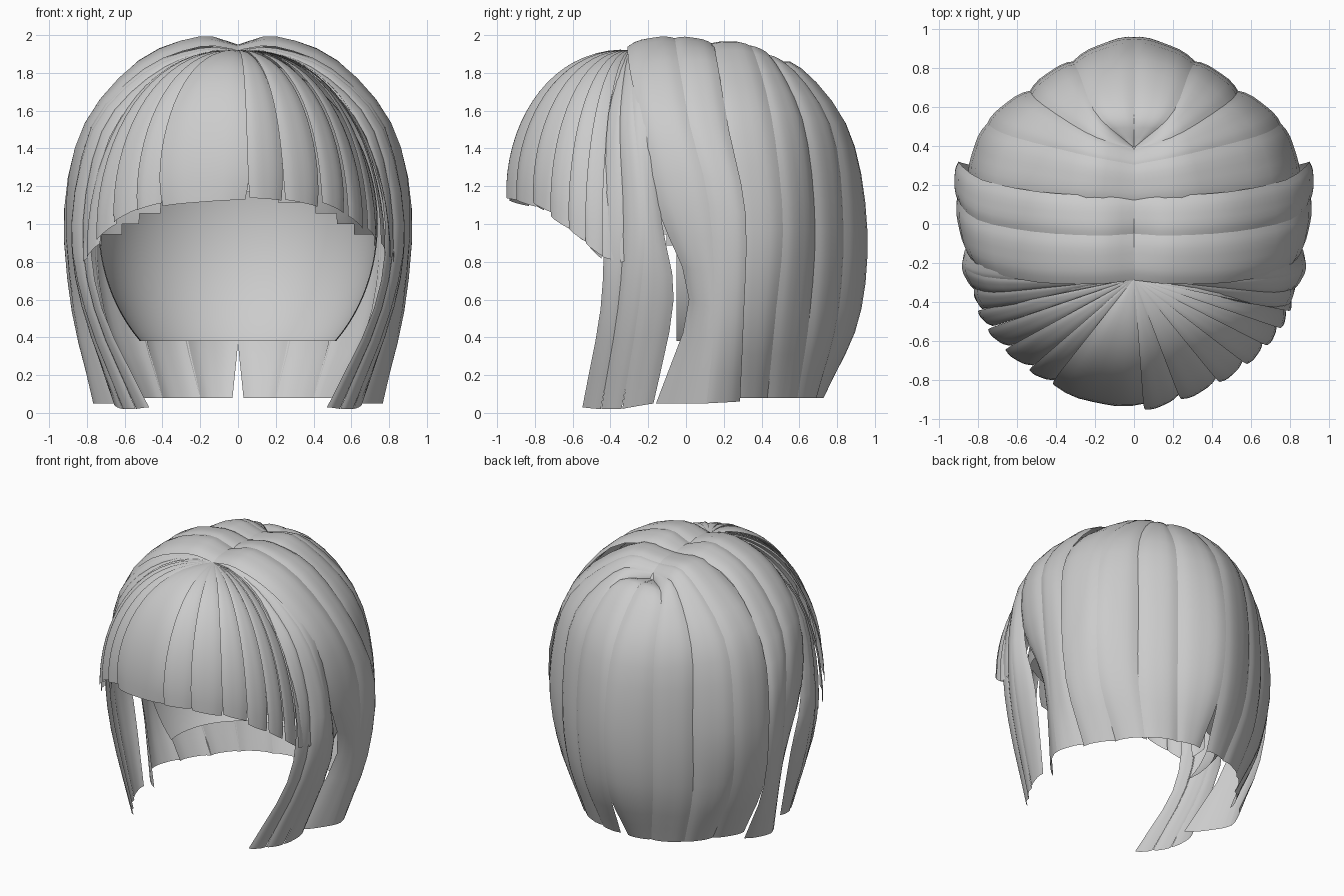
import bpy, bmesh, math, random
from mathutils import Vector

random.seed(4)
default = bpy.data.objects.get("Cube")
if default:
    bpy.data.objects.remove(default, do_unlink=True)

hair = bpy.data.materials.new("hair_grey")
hair.use_nodes = True
grey = (0.6, 0.6, 0.6, 1)
hair.diffuse_color = grey
hair.node_tree.nodes["Principled BSDF"].inputs["Base Color"].default_value = grey


def outward(p):
    """Direction away from the middle of the head."""
    return Vector((p.x, p.y, max(0, p.z - 1))).normalized()


def spline(points, t):
    """Smooth curve through the points, t from 0 to 1."""
    pts = [Vector(p) for p in points]
    pts = [2 * pts[0] - pts[1]] + pts + [2 * pts[-1] - pts[-2]]
    spans = len(pts) - 3
    i = min(int(t * spans), spans - 1)
    f = t * spans - i
    a, b, c, d = pts[i:i + 4]
    return 0.5 * (2 * b + (c - a) * f + (2 * a - 5 * b + 4 * c - d) * f ** 2
                  + (3 * b - a - 3 * c + d) * f ** 3)


def finish(name, bm):
    bm.normal_update()
    if sum(f.normal.dot(outward(f.calc_center_median())) for f in bm.faces) < 0:
        bmesh.ops.reverse_faces(bm, faces=bm.faces[:])
    mesh = bpy.data.meshes.new(name)
    bm.to_mesh(mesh)
    bm.free()
    mesh.materials.append(hair)
    obj = bpy.data.objects.new(name, mesh)
    bpy.context.collection.objects.link(obj)
    bpy.ops.object.select_all(action="DESELECT")
    obj.select_set(True)
    bpy.context.view_layer.objects.active = obj
    bpy.ops.object.shade_smooth_by_angle(angle=math.radians(50))


def lock(name, edge_a, edge_b, side=1, bulge=0.12, taper=0.0, rows=18, cols=7):
    """A rounded sheet of hair between two edge curves, narrowing at the tip."""
    bm = bmesh.new()
    grid = []
    for r in range(rows + 1):
        t = r / rows
        a, b = edge_a(t), edge_b(t)
        spread = 1.07 - taper * t ** 10
        line = []
        for c in range(cols + 1):
            u = c / cols
            p = a.lerp(b, 0.5 + (u - 0.5) * spread)
            swell = math.sin(math.pi * u) + 0.12 * math.sin(3 * math.pi * u)
            p += outward(p) * (b - a).length * bulge * swell
            line.append(bm.verts.new((p.x * side, p.y, p.z)))
        grid.append(line)
    for up, low in zip(grid, grid[1:]):
        for c in range(cols):
            bm.faces.new((up[c], low[c], low[c + 1], up[c + 1]))
    bmesh.ops.remove_doubles(bm, verts=bm.verts[:], dist=0.0005)
    finish(name, bm)


def curve(points):
    return lambda t: spline(points, t)


# Edges between locks, each from the parting down to the hem
back_edges = [
    [(0, .39, 1.83), (0, .58, 1.83), (0, .85, 1.5), (-.01, .95, 1), (0, .91, .5), (.03, .72, .08)],
    [(.01, .4, 1.84), (.19, .56, 1.82), (.28, .77, 1.5), (.31, .83, 1), (.29, .8, .5), (.2, .69, .08)],
    [(0, .38, 1.88), (.23, .46, 1.87), (.48, .62, 1.53), (.53, .68, 1), (.51, .65, .5), (.4, .59, .08)],
    [(0, .3, 1.92), (.26, .35, 1.92), (.64, .45, 1.56), (.75, .51, 1), (.7, .47, .5), (.52, .43, .08)],
    [(0, .1, 1.92), (.3, .12, 1.92), (.72, .17, 1.58), (.84, .22, 1), (.8, .23, .5), (.64, .24, .08)],
]
side_edges = [
    [(0, .14, 1.92), (.2, .14, 1.95), (.5, .16, 1.85), (.78, .22, 1.5), (.9, .31, 1.05), (.85, .3, .5), (.68, .28, .06)],
    [(0, -.05, 1.93), (.2, -.06, 1.98), (.52, -.04, 1.85), (.8, .02, 1.52), (.9, .12, 1.1), (.87, .15, .55), (.76, .1, .05)],
    [(0, -.28, 1.92), (.2, -.3, 1.94), (.5, -.29, 1.82), (.76, -.23, 1.53), (.84, -.15, 1.1), (.8, .02, .6), (.58, -.15, .05)],
]
front_edges = [
    [(0, -.24, 1.92), (.2, -.24, 1.93), (.5, -.22, 1.82), (.77, -.19, 1.52), (.85, -.13, 1), (.81, -.07, .6), (.65, -.17, .05)],
    [(0, -.26, 1.92), (.2, -.28, 1.92), (.5, -.29, 1.8), (.77, -.27, 1.5), (.88, -.22, 1), (.81, -.25, .55), (.61, -.34, .02)],
    [(0, -.27, 1.92), (.2, -.3, 1.91), (.48, -.33, 1.77), (.72, -.35, 1.49), (.82, -.33, 1), (.76, -.36, .55), (.54, -.45, .02)],
    [(0, -.28, 1.92), (.2, -.31, 1.9), (.46, -.38, 1.74), (.68, -.42, 1.46), (.78, -.43, 1), (.72, -.45, .55), (.47, -.55, .03)],
]

for side, label in ((1, "left"), (-1, "right")):
    for part, edges, taper in (("back", back_edges, .06), ("side", side_edges, 0),
                               ("front", front_edges, .1)):
        for n, (a, b) in enumerate(zip(edges, edges[1:])):
            lock(f"{part}_lock_{label}_{n + 1}", curve(a), curve(b), side, taper=taper)

# Fringe fanning out from the front end of the parting
crown = Vector((0, -.28, 1.92))
hem = [(0, -.95, 1.15), (.3, -.86, 1.13), (.52, -.74, 1.07), (.67, -.61, .97),
       (.76, -.49, .86), (.8, -.38, .78), (.81, -.24, .82)]


def fringe_edge(s, lift, drop):
    tip = spline(hem, abs(s))
    tip.x = math.copysign(tip.x, s)

    def at(t):
        angle = t * math.pi / 2
        reach = math.sin(angle) ** 0.87
        p = crown.lerp(tip, reach)
        p.z = crown.z - (crown.z - tip.z + drop) * (1 - math.cos(angle))
        return p + outward(p) * lift * reach
    return at


breaks = [-1, -.87, -.75, -.61, -.47, -.34, -.24, .03, .13, .26, .38, .5, .62, .75, .88, 1]
for n, (a, b) in enumerate(zip(breaks, breaks[1:])):
    drop = random.uniform(-.02, .02)
    lock(f"fringe_lock_{n + 1}", fringe_edge(a, .02, drop), fringe_edge(b, -.01, drop),
         bulge=0.1, taper=0.14)

# Scalp cap under the hair, cut along the hairline and open over the face
bm = bmesh.new()
bmesh.ops.create_uvsphere(bm, u_segments=64, v_segments=48, radius=1)
for v in bm.verts:
    v.co = Vector((v.co.x * .74, v.co.y * .74 + .04, v.co.z * .87 + 1))
for point, normal in (((0, 0, .38), (0, 0, 1)), ((0, -.05, 0), (0, 1, 0))):
    bmesh.ops.bisect_plane(bm, geom=bm.verts[:] + bm.edges[:] + bm.faces[:],
                           plane_co=point, plane_no=normal, clear_inner=normal[2] > 0)
centres = [(f, f.calc_center_median()) for f in bm.faces]
face_side = [f for f, c in centres if c.y < -.05 and c.z < 1.17 - .5 * c.x ** 2]
bmesh.ops.delete(bm, geom=face_side, context="FACES")
finish("scalp_cap", bm)
